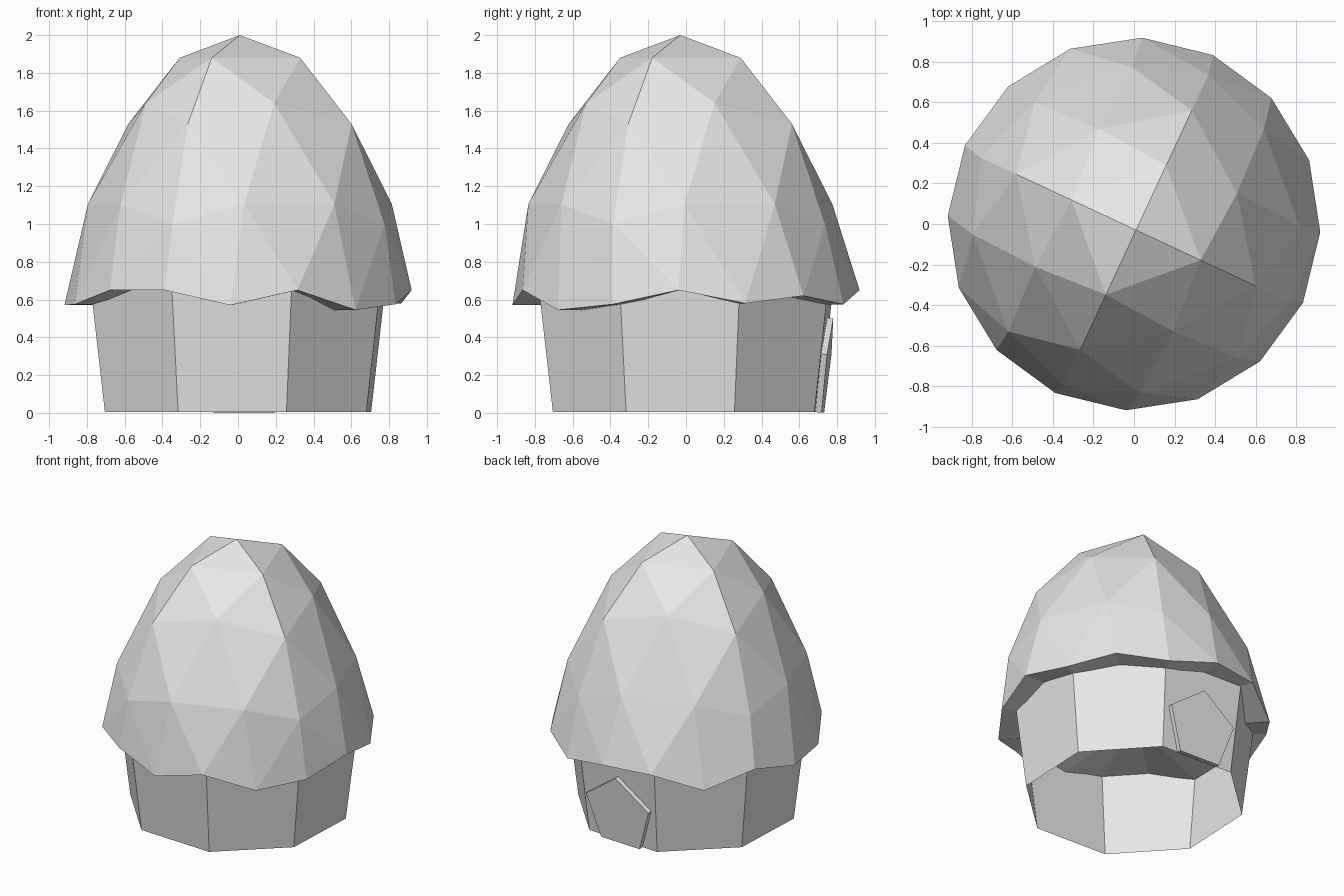
import bpy, bmesh
from math import cos, sin, radians, pi
from mathutils import Matrix, Vector

cube = bpy.data.objects.get("Cube")
if cube:
    bpy.data.objects.remove(cube, do_unlink=True)

grey = bpy.data.materials.new("plain_grey")
grey.use_nodes = True
grey.diffuse_color = (0.8, 0.8, 0.8, 1)
grey.node_tree.nodes["Principled BSDF"].inputs["Base Color"].default_value = (0.8, 0.8, 0.8, 1)

TURN = -25  # heading of the first roof ridge, in degrees


def polar(r, angle, z, cx=0.0, cy=0.0):
    a = radians(TURN + angle)
    return Vector((cx + r * cos(a), cy + r * sin(a), z))


def finish(bm, name):
    mesh = bpy.data.meshes.new(name)
    bm.to_mesh(mesh)
    bm.free()
    mesh.materials.append(grey)
    obj = bpy.data.objects.new(name, mesh)
    bpy.context.collection.objects.link(obj)
    return obj


# Roof: four-sided geodesic dome, each row has one more point per quadrant
ROWS = [
    [(0.352, 0, 1.88)],
    [(0.652, 0, 1.53), (0.53, 45, 1.64)],
    [(0.845, 0, 1.0), (0.805, 26.6, 1.105), (0.805, 63.4, 1.105)],
]
RIM_Z = [0.575, 0.65, 0.58, 0.62, 0.575, 0.65, 0.65, 0.545,
         0.65, 0.57, 0.575, 0.65, 0.65, 0.57, 0.65, 0.545]

bm = bmesh.new()
rings = [[bm.verts.new((0.01, -0.03, 2))]]
for row in ROWS:
    rings.append([bm.verts.new(polar(r, a + 90 * q, z, 0.01, -0.03))
                  for q in range(4) for r, a, z in row])
rings.append([bm.verts.new(polar(0.92, 22.5 * i, z)) for i, z in enumerate(RIM_Z)])

for k in range(4):
    upper, lower = rings[k], rings[k + 1]
    for q in range(4):
        for j in range(k + 1):
            top = upper[(q * k + j) % len(upper)]
            a = lower[q * (k + 1) + j]
            b = lower[(q * (k + 1) + j + 1) % len(lower)]
            bm.faces.new((top, a, b))
            if j < k:
                bm.faces.new((top, b, upper[(q * k + j + 1) % len(upper)]))

# Underside of the roof: eaves running inward, then a ceiling
rim = rings[-1]
inner = [bm.verts.new(polar(0.74, 22.5 * i, z)) for i, z in enumerate(RIM_Z)]
middle = bm.verts.new((0, 0, 0.6))
for i in range(16):
    n = (i + 1) % 16
    bm.faces.new((rim[n], rim[i], inner[i], inner[n]))
    bm.faces.new((inner[n], inner[i], middle))
finish(bm, "roof")

# Wall: flared eight-sided shell, open below
bm = bmesh.new()
foot = [bm.verts.new(polar(0.75, 45 * i, 0.004)) for i in range(8)]
head = [bm.verts.new(polar(0.828, 45 * i, 0.65)) for i in range(8)]
for i in range(8):
    n = (i + 1) % 8
    bm.faces.new((foot[i], foot[n], head[n], head[i]))
finish(bm, "wall")

# Door: thin upright pentagon lying on the back wall panel
bm = bmesh.new()
bmesh.ops.create_cone(bm, cap_ends=True, segments=5, radius1=0.277, radius2=0.277, depth=0.04)
top_vert = max(bm.verts, key=lambda v: v.co.y)
spin = pi / 2 - Vector((top_vert.co.x, top_vert.co.y)).angle_signed(Vector((1, 0)))
bmesh.ops.rotate(bm, verts=bm.verts, matrix=Matrix.Rotation(spin, 3, 'Z'))
door = finish(bm, "door")
facing = radians(TURN + 112.5)
out = Vector((cos(facing), sin(facing), -0.111)).normalized()
side = Vector((-sin(facing), cos(facing), 0))
up = out.cross(side)
frame = Matrix((side, up, out)).transposed().to_4x4()
frame.translation = Vector((cos(facing) * 0.73, sin(facing) * 0.73, 0.226))
door.data.transform(frame)
